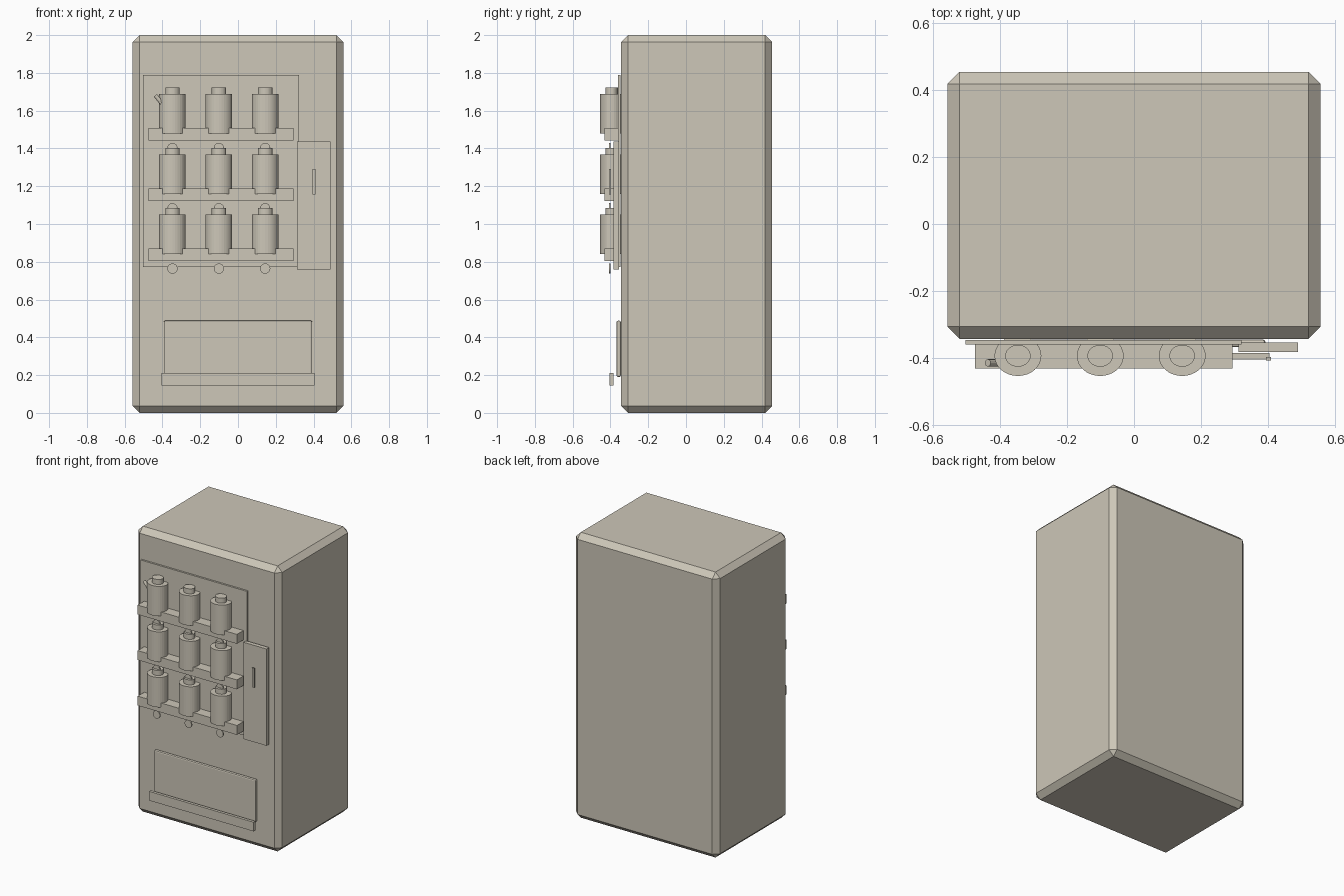
import bpy
import bmesh
from mathutils import Vector

if "Cube" in bpy.data.objects:
    bpy.data.objects.remove(bpy.data.objects["Cube"])

COLOUR = (0.61, 0.57, 0.48, 1)
beige = bpy.data.materials.new("warm_beige")
beige.use_nodes = True
beige.diffuse_color = COLOUR
beige.node_tree.nodes["Principled BSDF"].inputs["Base Color"].default_value = COLOUR


def finish(name, bm):
    mesh = bpy.data.meshes.new(name)
    bm.to_mesh(mesh)
    bm.free()
    mesh.materials.append(beige)
    obj = bpy.data.objects.new(name, mesh)
    bpy.context.collection.objects.link(obj)
    return obj


def box(name, low, high, bevel=0, segments=1):
    """Box between two corners, with optional chamfered edges."""
    low, high = Vector(low), Vector(high)
    bm = bmesh.new()
    bmesh.ops.create_cube(bm, size=1)
    for v in bm.verts:
        v.co = (low + high) / 2 + v.co * (high - low)
    if bevel:
        bmesh.ops.bevel(bm, geom=bm.edges[:], offset=bevel, segments=segments,
                        profile=0.5, affect='EDGES')
    return finish(name, bm)


def cylinder(name, start, end, radius, squash=1, sides=32):
    """Cylinder from start to end; squash flattens one cross axis."""
    start, end = Vector(start), Vector(end)
    axis = end - start
    bm = bmesh.new()
    bmesh.ops.create_cone(bm, cap_ends=True, segments=sides, radius1=radius,
                          radius2=radius, depth=axis.length)
    turn = Vector((0, 0, 1)).rotation_difference(axis)
    for v in bm.verts:
        v.co.y *= squash
        v.co = turn @ v.co + (start + end) / 2
    return finish(name, bm)


# Cabinet with chamfered edges
box("cabinet", (-0.558, -0.343, 0), (0.558, 0.455, 2), bevel=0.036)

# Display panel, coin door and handle
box("display_panel", (-0.504, -0.36, 0.773), (0.322, -0.347, 1.788))
box("coin_door", (0.312, -0.383, 0.76), (0.49, -0.354, 1.438))
box("door_handle", (0.394, -0.408, 1.155), (0.41, -0.398, 1.29))

# Shelves, each with three bottles and three buttons
CAN_Y = -0.394
for row in range(3):
    drop = 0.319 * row
    box(f"shelf_{row + 1}", (-0.475, -0.432, 1.441 - drop), (0.294, -0.36, 1.507 - drop))
    for col, x in enumerate((-0.347, -0.101, 0.144)):
        tag = f"{row + 1}_{col + 1}"
        cylinder(f"bottle_{tag}", (x, CAN_Y, 1.478 - drop), (x, CAN_Y, 1.687 - drop),
                 0.07, squash=0.86)
        cylinder(f"bottle_cap_{tag}", (x, CAN_Y, 1.687 - drop), (x, CAN_Y, 1.722 - drop),
                 0.038, squash=0.86)
        cylinder(f"button_{tag}", (x, -0.4, 1.402 - drop), (x, -0.408, 1.402 - drop), 0.027)

# Small spout on the first bottle
cylinder("bottle_spout", (-0.437, -0.415, 1.681), (-0.4, -0.415, 1.635), 0.011, sides=12)

# Dispensing flap and tray
box("dispensing_flap", (-0.393, -0.368, 0.19), (0.393, -0.345, 0.488), bevel=0.008, segments=2)
box("dispensing_tray", (-0.405, -0.405, 0.146), (0.405, -0.385, 0.21))
